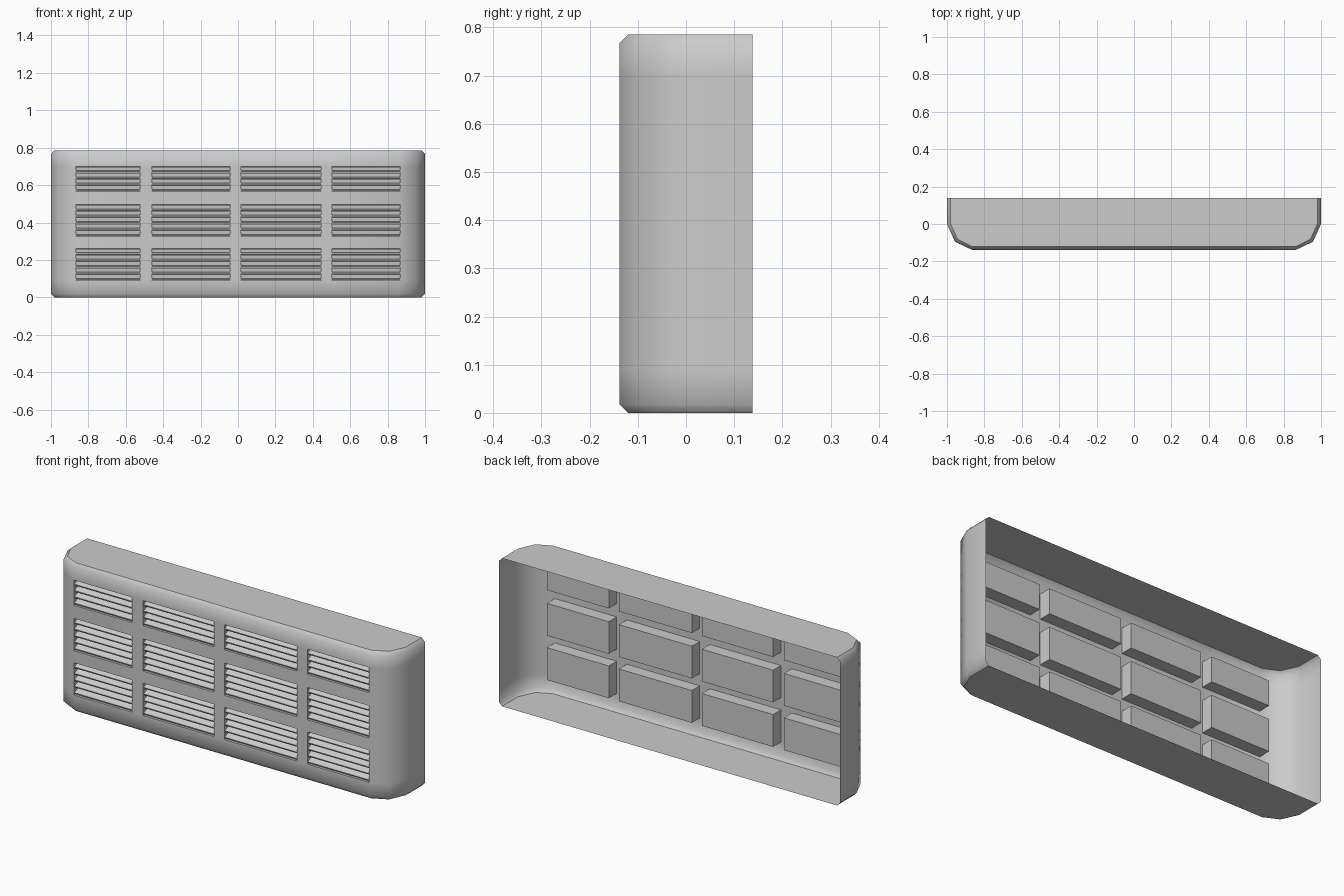
import bpy, bmesh, math
from mathutils import Matrix, Vector

if "Cube" in bpy.data.objects:
    bpy.data.objects.remove(bpy.data.objects["Cube"])

H, C, DEPTH = 0.785, 0.018, 0.066
FRONT, BACK = -0.138, 0.138
XS = [-0.866, -0.524, -0.460, -0.043, 0.016, 0.444, 0.503, 0.866]
ZS = [0.091, 0.262, 0.326, 0.497, 0.567, 0.700]


def make_object(name, bm, angle):
    bmesh.ops.recalc_face_normals(bm, faces=bm.faces)
    me = bpy.data.meshes.new(name)
    bm.to_mesh(me)
    bm.free()
    ob = bpy.data.objects.new(name, me)
    bpy.context.collection.objects.link(ob)
    bpy.ops.object.select_all(action='DESELECT')
    ob.select_set(True)
    bpy.context.view_layer.objects.active = ob
    if angle:
        bpy.ops.object.shade_smooth_by_angle(angle=math.radians(angle))
    return ob


# Open-backed casing: outer plan outline and the inset outline of its caps
side = [(1.0, BACK), (1.0, 0.0), (0.957, -0.095)]
side_in = [(1.0 - C, BACK), (1.0 - C, 0.004), (0.943, -0.082)]
outer = [(-x, y) for x, y in side] + [(x, FRONT) for x in XS] + side[::-1]
inset = [(-x, y) for x, y in side_in] + [(x, FRONT + C) for x in XS] + side_in[::-1]
rows = [(0, inset)] + [(z, outer) for z in [C] + ZS + [H - C]] + [(H, inset)]

bm = bmesh.new()
grid = [[bm.verts.new((x, y, z)) for x, y in line] for z, line in rows]
for r in range(len(rows) - 1):
    for c in range(len(outer) - 1):
        hole = r in (2, 4, 6) and c in (3, 5, 7, 9)
        if not hole:
            bm.faces.new((grid[r][c], grid[r][c + 1], grid[r + 1][c + 1], grid[r + 1][c]))
# Flat top and bottom caps, kept crisp
for z in (0, H):
    pts = [bm.verts.new((x, y, z)) for x, y in inset]
    bm.faces.new(pts if z else pts[::-1])
make_object("casing", bm, 50)

# Vent pockets and their tilted slats
pockets, slats = bmesh.new(), bmesh.new()
for i in range(0, 8, 2):
    for j in range(0, 6, 2):
        x0, x1, z0, z1 = XS[i], XS[i + 1], ZS[j], ZS[j + 1]
        cx, cz = (x0 + x1) / 2, (z0 + z1) / 2
        m = (Matrix.Translation((cx, FRONT + DEPTH / 2, cz))
             @ Matrix.Diagonal((x1 - x0, DEPTH, z1 - z0, 1)))
        vs = bmesh.ops.create_cube(pockets, size=1, matrix=m)["verts"]
        lid = [f for f in {f for v in vs for f in v.link_faces}
               if f.calc_center_median().y < FRONT + 0.001]
        bmesh.ops.delete(pockets, geom=lid, context='FACES_ONLY')
        n = 4 if j == 4 else 5
        pitch = (z1 - z0) / n
        for k in range(n):
            m = (Matrix.Translation((cx, FRONT + 0.029, z0 + pitch * (k + 0.5)))
                 @ Matrix.Rotation(math.radians(25), 4, 'X')
                 @ Matrix.Diagonal((x1 - x0, 0.05, 0.009, 1)))
            bmesh.ops.create_cube(slats, size=1, matrix=m)
make_object("vent_pockets", pockets, 0)
make_object("vent_slats", slats, 0)
